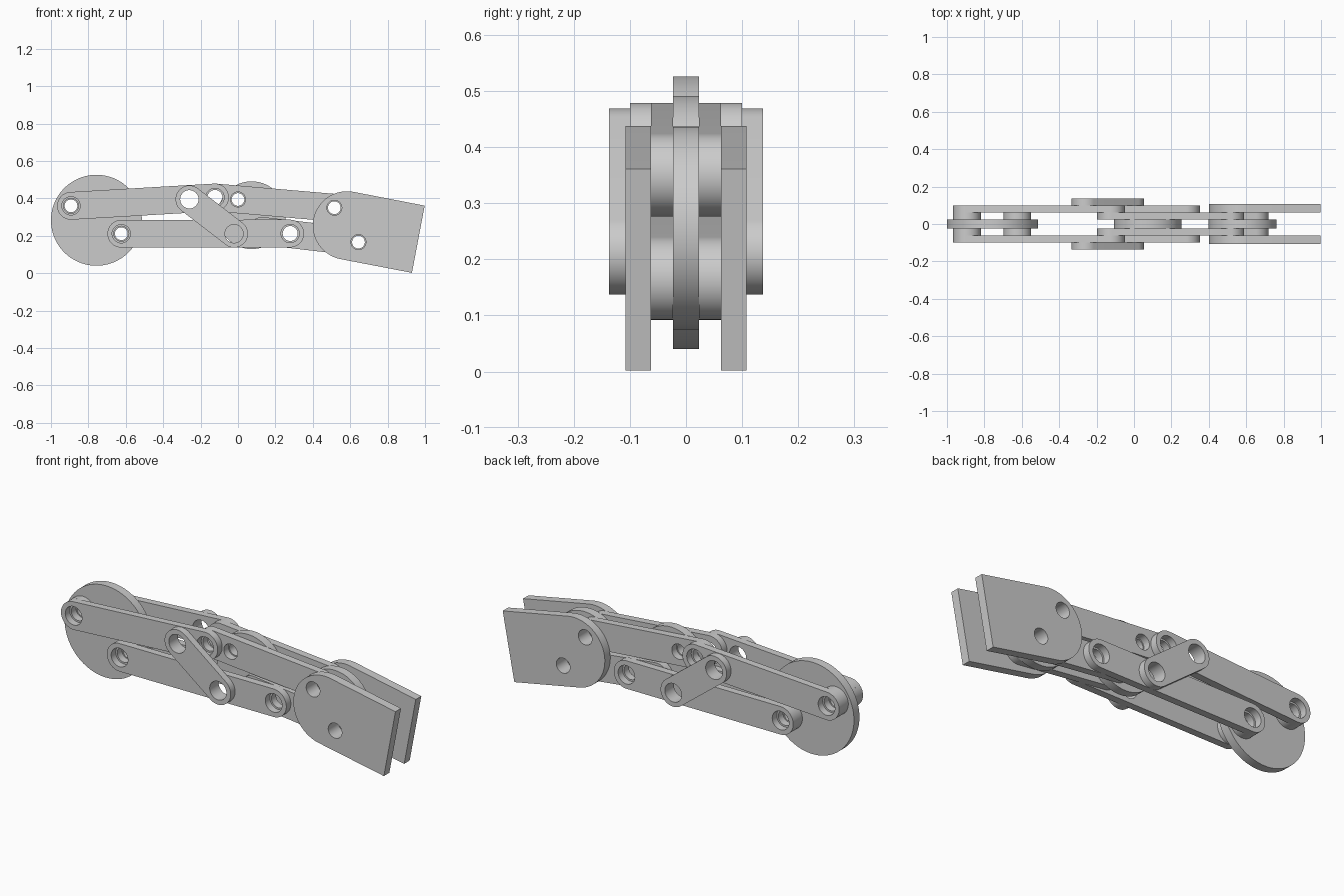
import bpy, bmesh, math

if "Cube" in bpy.data.objects:
    bpy.data.objects.remove(bpy.data.objects["Cube"])

# Pivot points (x, z) seen from the front
A, B, C, D, E = (-.893, .36), (-.624, .211), (-.26, .395), (-.123, .405), (0, .394)
F, G, H, I, J = (-.021, .211), (.279, .212), (.515, .35), (.644, .166), (.13, .226)
R = .074                                   # rounded end radius of the links


def arc(c, r, a0, a1, n):
    return [(c[0] + r * math.cos(a0 + (a1 - a0) * i / n),
             c[1] + r * math.sin(a0 + (a1 - a0) * i / n)) for i in range(n + 1)]


def circle(c, r, n=64):
    return arc(c, r, 0, 2 * math.pi, n)[:-1]


def slot(p, q, r=R):
    a = math.atan2(q[1] - p[1], q[0] - p[0])
    h = math.pi / 2
    return arc(p, r, a + h, a + 3 * h, 32) + arc(q, r, a - h, a + h, 32)


def plate(name, outline, holes, hole_r, y0, y1):
    """Extrude a front-view outline with round holes from y0 to y1."""
    cu = bpy.data.curves.new(name, 'CURVE')
    cu.dimensions, cu.fill_mode, cu.extrude = '2D', 'BOTH', (y1 - y0) / 2
    for pts in [outline] + [circle(h, hole_r, 40) for h in holes]:
        s = cu.splines.new('POLY')
        s.points.add(len(pts) - 1)
        for sp, (x, z) in zip(s.points, pts):
            sp.co = (x, z, 0, 1)
        s.use_cyclic_u = True
    ob = bpy.data.objects.new(name, cu)
    bpy.context.collection.objects.link(ob)
    ob.rotation_euler.x = math.pi / 2
    ob.location.y = (y0 + y1) / 2
    bpy.ops.object.select_all(action='DESELECT')
    ob.select_set(True)
    bpy.context.view_layer.objects.active = ob
    bpy.ops.object.convert(target='MESH')
    ob = bpy.context.view_layer.objects.active
    bm = bmesh.new()
    bm.from_mesh(ob.data)
    bmesh.ops.remove_doubles(bm, verts=bm.verts, dist=1e-5)
    bmesh.ops.recalc_face_normals(bm, faces=bm.faces)
    bm.to_mesh(ob.data)
    bm.free()
    ob.data.shade_smooth()
    ob.data.set_sharp_from_angle(angle=math.radians(30))


def pair(name, outline, holes, hole_r, y0, y1):
    plate(name + "_front", outline, holes, hole_r, -y1, -y0)
    plate(name + "_back", outline, holes, hole_r, y0, y1)


# Central joint discs
plate("base_disc", circle((-.757, .283), .243, 96), [A, B], .034, -.023, .023)
plate("middle_disc", circle((.073, .31), .181, 96), [E, J], .034, -.023, .023)
plate("end_disc", circle((.58, .256), .181, 96), [H, I], .034, -.023, .023)

# Spacers on the base disc
for name, p in (("upper_spacer", A), ("lower_spacer", B)):
    pair(name, circle(p, R), [p], .04, .023, .062)

# Inner links towards the end disc
pair("upper_inner_link", slot(D, H), [D, E, H], .04, .023, .062)
pair("lower_inner_link", slot(J, I), [J, G, I], .04, .023, .062)

# Long bars from the base disc
pair("upper_bar", slot(A, D), [A, C, D], .049, .062, .1)
pair("lower_bar", slot(B, G), [B, F, G], .049, .062, .1)

# Outer diagonal link
pair("diagonal_link", slot(C, F), [C, F], .049, .1, .137)

# End cheeks: round at the joint, square at the tip
t = math.radians(-10.6)
end = arc((.583, .255), .183, t + math.pi / 2, t + 1.5 * math.pi, 48)
cheek = end + [(.93, .002), (.998, .361)]
pair("end_cheek", cheek, [H, I], .04, .062, .108)
